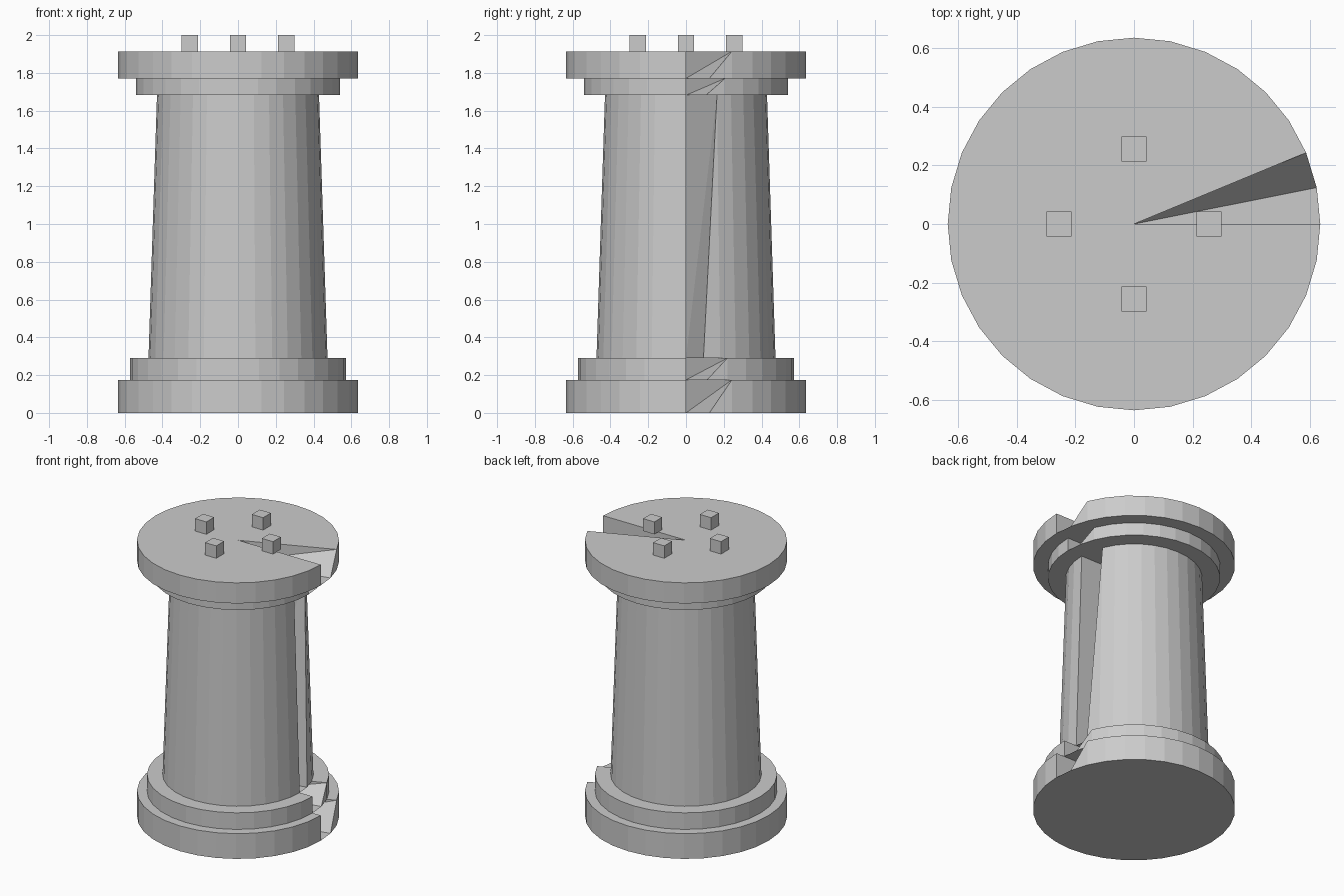
import bpy, bmesh
from math import cos, sin, pi

if "Cube" in bpy.data.objects:
    bpy.data.objects.remove(bpy.data.objects["Cube"])

SIDES = 32


def make_object(name, bm):
    mesh = bpy.data.meshes.new(name)
    bm.to_mesh(mesh)
    bm.free()
    obj = bpy.data.objects.new(name, mesh)
    bpy.context.collection.objects.link(obj)
    return obj


def notched_drum(name, z0, z1, r0, r1):
    """Capped drum whose second top-rim point is pulled in to the bottom centre,
    leaving the wedge-shaped notch on the right side."""
    bm = bmesh.new()

    def ring(r, z):
        return [bm.verts.new((r * cos(2 * pi * i / SIDES), r * sin(2 * pi * i / SIDES), z))
                for i in range(SIDES)]

    low_mid, top_mid = bm.verts.new((0, 0, z0)), bm.verts.new((0, 0, z1))
    low, top = ring(r0, z0), ring(r1, z1)
    bm.verts.remove(top[1])
    top[1] = low_mid
    for i in range(SIDES):
        j = (i + 1) % SIDES
        for tri in ((low_mid, low[j], low[i]), (top_mid, top[i], top[j]),
                    (low[i], low[j], top[j]), (low[i], top[j], top[i])):
            # The notch floor coincides with one bottom triangle: keep it once
            if bm.faces.get(tri) is None:
                bm.faces.new(tri)
    return make_object(name, bm)


# Stacked column: base, step, tapered shaft, collar, top plate
notched_drum("base_plate", 0.0, 0.175, 0.635, 0.635)
notched_drum("base_step", 0.175, 0.29, 0.572, 0.572)
notched_drum("shaft", 0.29, 1.682, 0.474, 0.429)
notched_drum("collar", 1.682, 1.771, 0.541, 0.541)
notched_drum("top_plate", 1.771, 1.914, 0.635, 0.635)

# Four small blocks on the top plate
SIZE = 0.086
for k in range(4):
    bm = bmesh.new()
    bmesh.ops.create_cube(bm, size=SIZE)
    block = make_object(f"top_block_{k + 1}", bm)
    block.location = (0.256 * round(cos(k * pi / 2)), 0.256 * round(sin(k * pi / 2)), 2 - SIZE / 2)
